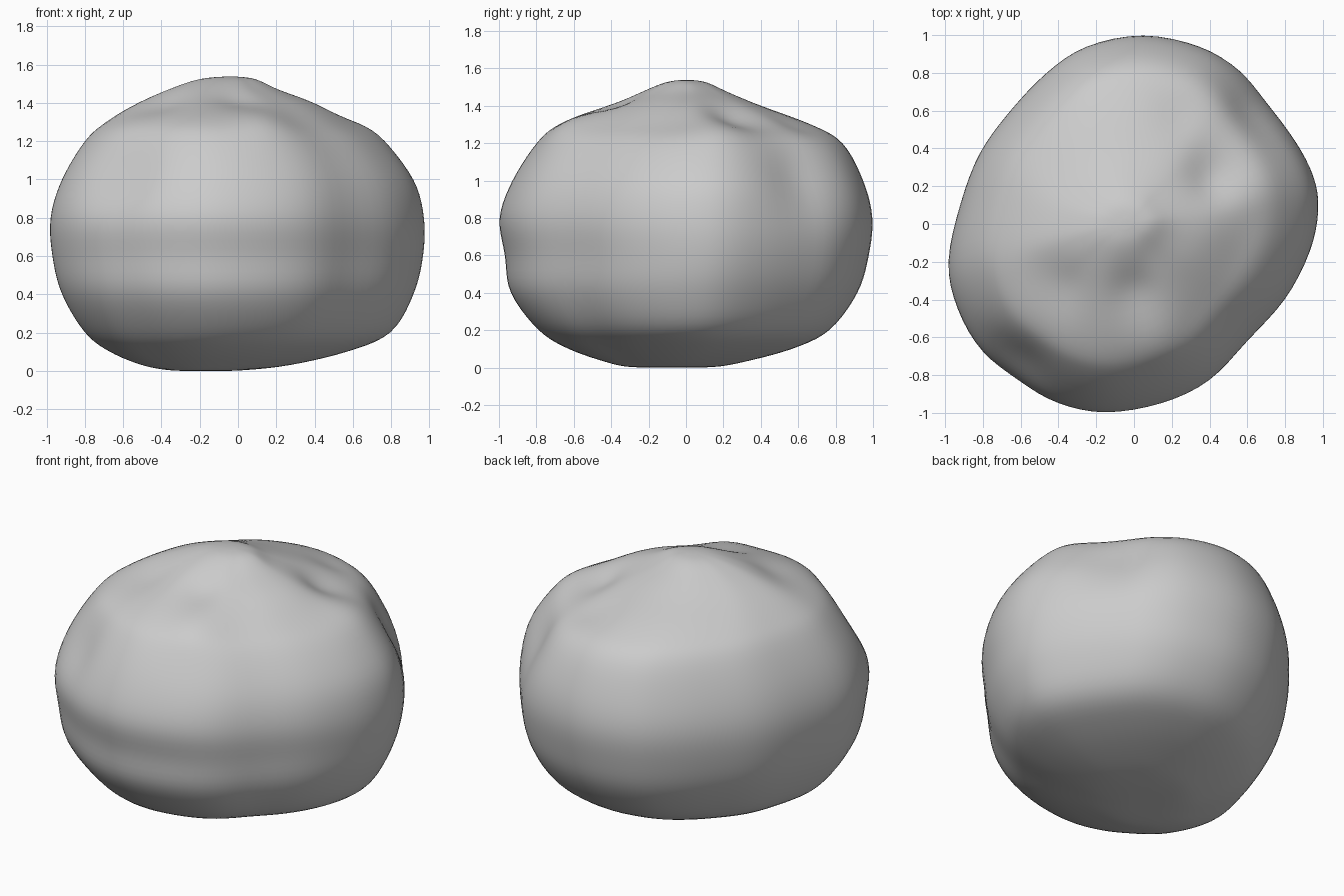
import bpy, bmesh
from mathutils import Vector

if "Cube" in bpy.data.objects:
    bpy.data.objects.remove(bpy.data.objects["Cube"])

# Plan outline of the boulder at its widest
OUTLINE = [(0.05, 1.0), (-0.25, 0.94), (-0.46, 0.8), (-0.65, 0.6), (-0.81, 0.38), (-0.91, 0.12),
           (-0.98, -0.2), (-0.93, -0.45), (-0.8, -0.68), (-0.6, -0.84), (-0.4, -0.95), (-0.15, -1.0),
           (0.15, -0.95), (0.4, -0.83), (0.6, -0.62), (0.8, -0.4), (0.93, -0.15), (0.975, 0.07),
           (0.95, 0.25), (0.85, 0.45), (0.7, 0.66), (0.56, 0.82), (0.35, 0.94)]

# Height, then left / right / front / back extents at that height
ROWS = [(0.0, -.19, -.15, -.09, -.06), (.003, -.35, .02, -.3, .15), (.03, -.5, .27, -.43, .31),
        (.1, -.67, .57, -.63, .57), (.2, -.8, .8, -.79, .77), (.4, -.92, .92, -.94, .92),
        (.6, -.97, .97, -.97, .98), (.8, -.98, .975, -1, 1), (1.0, -.92, .92, -.93, .95),
        (1.2, -.8, .76, -.8, .84), (1.3, -.69, .58, -.68, .67), (1.4, -.53, .4, -.44, .4),
        (1.47, -.37, .21, -.26, .23), (1.525, -.2, .09, -.11, .11), (1.538, -.06, -.02, -.02, .02)]

# Soft dents (positive) and bumps (negative): x, y, z, radius, depth
DENTS = [(.64, .62, 1.02, .24, .06), (.42, .25, 1.32, .14, .05), (-.62, -.72, 1.02, .2, .04),
         (-.42, -.33, 1.42, .17, .035), (0, -.36, 1.42, .13, .03), (.12, -.6, 1.27, .14, -.025),
         (.6, .18, 1.25, .16, -.03), (.25, .6, 1.34, .13, .025)]


def smooth(pts, n, closed):
    """Catmull-Rom curve through points of any dimension."""
    pts = [Vector(p) for p in pts]
    m = len(pts)
    get = (lambda i: pts[i % m]) if closed else (lambda i: pts[max(0, min(m - 1, i))])
    out = []
    for i in range(m if closed else m - 1):
        a, b, c, d = (get(i + k) for k in (-1, 0, 1, 2))
        for k in range(n):
            t = k / n
            out.append(b + (c - a) * (t / 2) + (a * 2 - b * 5 + c * 4 - d) * (t * t / 2)
                       + (b * 3 - a - c * 3 + d) * (t ** 3 / 2))
    if not closed:
        out.append(pts[-1])
    return out


def dented(p):
    inward = (Vector((0, 0, .75)) - p).normalized()
    depth = sum(d * 2.718 ** (-((p - Vector((x, y, z))).length / r) ** 2) for x, y, z, r, d in DENTS)
    return p + inward * depth


# Boulder: stacked rings skinned together
bm = bmesh.new()
outline = smooth(OUTLINE, 4, True)
rings = []
for z, xl, xr, yf, yb in smooth(ROWS, 5, False):
    rings.append([bm.verts.new(dented(Vector((
        (xl + xr) / 2 + q.x * (xr - xl) / 1.955,
        (yf + yb) / 2 + q.y * (yb - yf) / 2, max(z, 0))))) for q in outline])
n = len(outline)
for lo, hi in zip(rings, rings[1:]):
    for i in range(n):
        j = (i + 1) % n
        bm.faces.new((lo[i], lo[j], hi[j], hi[i]))
bm.faces.new(rings[0][::-1])
bm.faces.new(rings[-1])
bmesh.ops.recalc_face_normals(bm, faces=bm.faces)
# Blend the rings into a worn surface
for _ in range(3):
    bmesh.ops.smooth_vert(bm, verts=bm.verts, factor=0.4, use_axis_x=True, use_axis_y=True, use_axis_z=True)

mesh = bpy.data.meshes.new("boulder")
bm.to_mesh(mesh)
bm.free()
for f in mesh.polygons:
    f.use_smooth = True

stone = bpy.data.materials.new("stone grey")
stone.diffuse_color = (0.6, 0.6, 0.6, 1)
stone.use_nodes = True
stone.node_tree.nodes["Principled BSDF"].inputs["Base Color"].default_value = stone.diffuse_color
mesh.materials.append(stone)
boulder = bpy.data.objects.new("boulder", mesh)
bpy.context.collection.objects.link(boulder)
